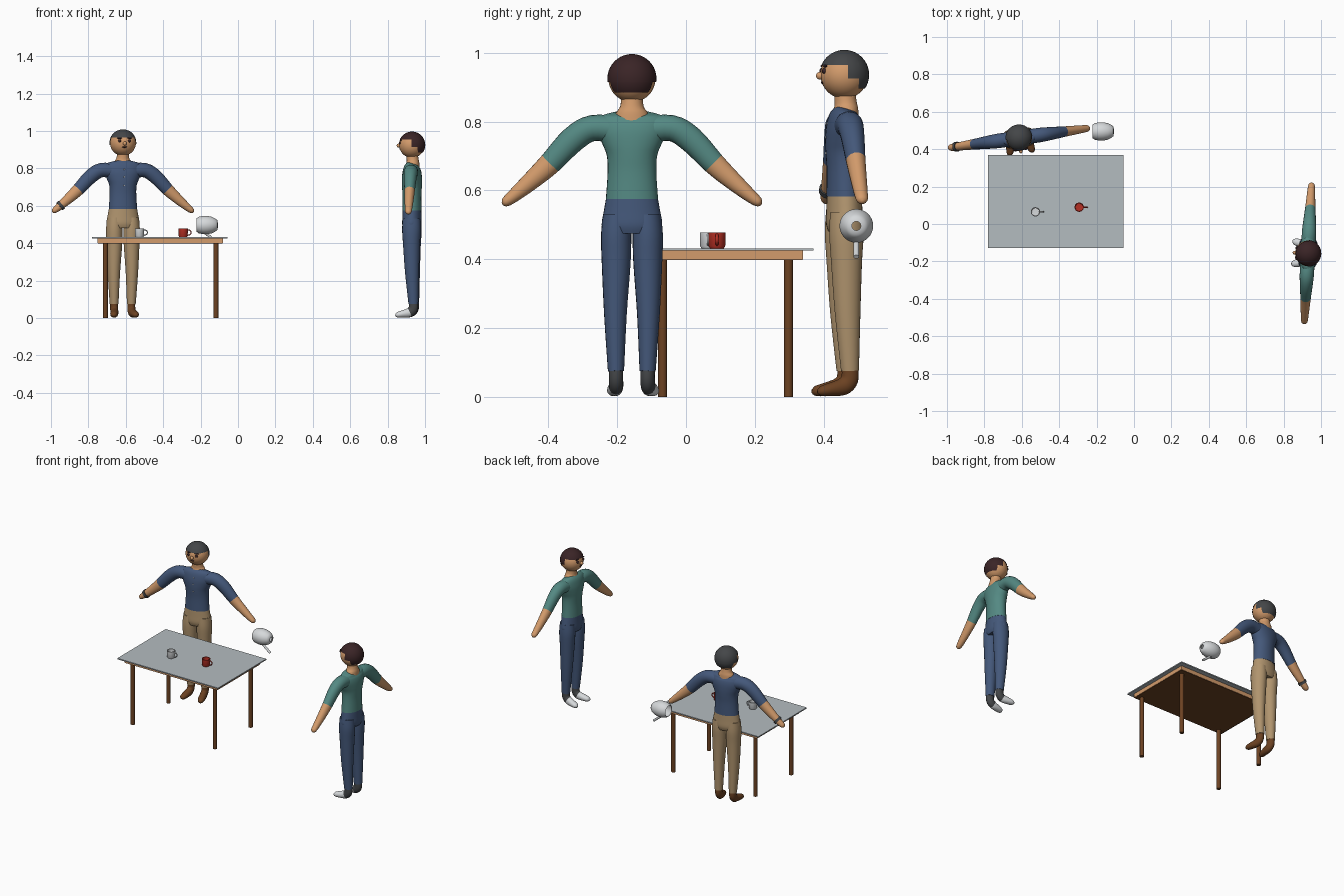
import bpy, bmesh, math
from mathutils import Vector, Matrix

if "Cube" in bpy.data.objects:
    bpy.data.objects.remove(bpy.data.objects["Cube"])


def colour(name, r, g, b):
    m = bpy.data.materials.new(name)
    lin = [((c / 255 + 0.055) / 1.055) ** 2.4 for c in (r, g, b)]
    m.diffuse_color = (*lin, 1)
    m.use_nodes = True
    m.node_tree.nodes["Principled BSDF"].inputs["Base Color"].default_value = m.diffuse_color
    return m


BLUE = colour("denim blue", 68, 88, 122)
KHAKI = colour("khaki", 176, 148, 110)
TEAL = colour("teal", 84, 137, 131)
SKIN = colour("warm tan", 212, 156, 108)
DARK = colour("dark brown", 58, 36, 38)
CHAR = colour("charcoal", 68, 70, 72)
BROWN = colour("wood brown", 108, 66, 34)
LIGHT = colour("light grey", 214, 217, 219)
GLASS = colour("glass grey", 180, 188, 192)
RED = colour("mug red", 182, 48, 36)


def finish(bm, name, mats, matrix, smooth=True):
    bmesh.ops.recalc_face_normals(bm, faces=bm.faces)
    me = bpy.data.meshes.new(name)
    bm.to_mesh(me)
    bm.free()
    for m in mats:
        me.materials.append(m)
    if smooth:
        me.shade_smooth()
        me.set_sharp_from_angle(angle=math.radians(45))
    ob = bpy.data.objects.new(name, me)
    bpy.context.collection.objects.link(ob)
    ob.matrix_world = matrix
    return ob


def catmull(p, i, t):
    a, b, c, d = p[max(i - 1, 0)], p[i], p[i + 1], p[min(i + 2, len(p) - 1)]
    return [0.5 * (2 * q + (r - o) * t + (2 * o - 5 * q + 4 * r - s) * t * t
                   + (3 * q - o - 3 * r + s) * t ** 3) for o, q, r, s in zip(a, b, c, d)]


def loft(name, stations, mats, matrix, ref=(1, 0, 0), split=99, sides=20, steps=4):
    """Smooth tube through (x, y, z, radius along ref, radius across)."""
    p = [catmull(stations, i, k / steps) for i in range(len(stations) - 1) for k in range(steps)]
    p.append(list(stations[-1]))
    bm = bmesh.new()
    rings = []
    for i, s in enumerate(p):
        t = (Vector(p[min(i + 1, len(p) - 1)][:3]) - Vector(p[max(i - 1, 0)][:3])).normalized()
        u = Vector(ref)
        u = (u - t * t.dot(u)).normalized()
        v = t.cross(u)
        angles = [2 * math.pi * k / sides for k in range(sides)]
        rings.append([bm.verts.new(Vector(s[:3]) + u * s[3] * math.cos(a) + v * s[4] * math.sin(a))
                      for a in angles])
    for i in range(len(rings) - 1):
        for k in range(sides):
            n = (k + 1) % sides
            f = bm.faces.new((rings[i][k], rings[i][n], rings[i + 1][n], rings[i + 1][k]))
            f.material_index = int(i >= split * steps)
    bm.faces.new(rings[0])
    bm.faces.new(rings[-1]).material_index = len(mats) - 1
    return finish(bm, name, mats, matrix)


def lathe(name, profile, mat, matrix, sides=28):
    bm = bmesh.new()
    vs = [bm.verts.new((r, 0, h)) for r, h in profile]
    es = [bm.edges.new(e) for e in zip(vs, vs[1:])]
    bmesh.ops.spin(bm, geom=vs + es, cent=(0, 0, 0), axis=(0, 0, 1), angle=2 * math.pi,
                   steps=sides, use_merge=True)
    bmesh.ops.remove_doubles(bm, verts=bm.verts, dist=1e-5)
    return finish(bm, name, [mat], matrix)


def ball(name, loc, size, mat, matrix):
    bm = bmesh.new()
    bmesh.ops.create_uvsphere(bm, u_segments=16, v_segments=10, radius=1)
    bmesh.ops.transform(bm, verts=bm.verts,
                        matrix=Matrix.Translation(loc) @ Matrix.Diagonal((*size, 1)))
    return finish(bm, name, [mat], matrix)


def box(name, x0, x1, y0, y1, z0, z1, mat):
    bm = bmesh.new()
    bmesh.ops.create_cube(bm, size=1)
    m = Matrix.Translation(((x0 + x1) / 2, (y0 + y1) / 2, (z0 + z1) / 2))
    bmesh.ops.transform(bm, verts=bm.verts, matrix=m @ Matrix.Diagonal((x1 - x0, y1 - y0, z1 - z0, 1)))
    return finish(bm, name, [mat], Matrix(), False)


def hair_cap(name, mat, matrix):
    """Sphere shell cut along the hairline: fringe, sideburns and nape."""
    bm = bmesh.new()
    bmesh.ops.create_uvsphere(bm, u_segments=32, v_segments=20, radius=0.0715)
    for co, no in (((0, 0, .028), (0, 0, 1)), ((0, 0, -.01), (0, 0, 1)), ((0, 0, -.04), (0, 0, 1)),
                   ((0, 0.001, 0), (0, 1, 0)), ((0, .034, 0), (0, 1, 0))):
        bmesh.ops.bisect_plane(bm, geom=bm.verts[:] + bm.edges[:] + bm.faces[:],
                               plane_co=co, plane_no=no)
    bald = []
    for f in bm.faces:
        c = f.calc_center_median()
        limit = .028 if c.y < 0.001 else -.01 if c.y < .034 else -.04
        if c.z < limit:
            bald.append(f)
    bmesh.ops.delete(bm, geom=bald, context='FACES')
    return finish(bm, name, [mat], matrix @ Matrix.Translation((0, 0, .925)))


def person(tag, place, shirt, trousers, hair, shoe_mats):
    def n(part):
        return tag + "_" + part
    # torso, neck and hips
    loft(n("shirt"), [(0, 0, .575, .076, .051), (0, 0, .65, .071, .050), (0, 0, .70, .073, .053),
                      (0, 0, .735, .086, .054), (0, 0, .77, .100, .052), (0, 0, .80, .100, .045),
                      (0, .003, .818, .085, .036), (0, .005, .826, .045, .03)], [shirt], place, sides=28)
    loft(n("neck"), [(0, .005, .80, .054, .036), (0, .005, .826, .046, .035),
                     (0, .004, .845, .034, .032), (0, 0, .885, .03, .03)], [SKIN], place)
    loft(n("hips"), [(0, 0, .582, .0745, .0495), (0, 0, .54, .082, .051), (0, 0, .50, .088, .052),
                     (0, 0, .475, .075, .045)], [trousers], place, sides=28)
    for side, s in (("left", -1), ("right", 1)):
        # sleeve and forearm
        loft(n(side + "_arm"), [(s * .04, 0, .775, .038, .040), (s * .115, 0, .781, .038, .038),
                                (s * .172, 0, .748, .034, .038), (s * .238, 0, .679, .028, .033),
                                (s * .29, 0, .631, .024, .027), (s * .34, 0, .588, .020, .020),
                                (s * .368, 0, .566, .016, .014), (s * .377, 0, .560, .004, .004)],
             [shirt, SKIN], place, ref=(0, 1, 0), split=3)
        # trouser leg
        loft(n(side + "_leg"), [(s * .044, 0, .53, .040, .047), (s * .046, 0, .47, .044, .050),
                                (s * .046, 0, .39, .042, .045), (s * .048, .003, .24, .033, .037),
                                (s * .046, .010, .075, .0235, .026)], [trousers], place)
        # shoe
        loft(n(side + "_shoe"), [(s * .046, .010, .085, .021, .024), (s * .046, .009, .05, .021, .025),
                                 (s * .047, -.010, .030, .021, .025), (s * .054, -.050, .021, .021, .019),
                                 (s * .059, -.076, .017, .016, .014), (s * .060, -.086, .017, .005, .005)],
             shoe_mats, place, split=2)
        # eye and brow
        ball(n(side + "_eye"), (s * .026, -.062, .936), (.008, .007, .008), DARK, place)
        ball(n(side + "_brow"), (s * .026, -.059, .950), (.014, .006, .004), DARK, place)
    # head
    ball(n("nose"), (0, -.070, .922), (.010, .012, .011), SKIN, place)
    ball(n("mouth"), (0, -.062, .903), (.014, .006, .004), DARK, place)
    bm = bmesh.new()
    bmesh.ops.create_uvsphere(bm, u_segments=32, v_segments=20, radius=.0685)
    finish(bm, n("head"), [SKIN], place @ Matrix.Translation((0, 0, .925)))
    hair_cap(n("hair"), hair, place)


def placement(x, y, degrees, scale):
    return (Matrix.Translation((x, y, 0)) @ Matrix.Rotation(math.radians(degrees), 4, 'Z')
            @ Matrix.Scale(scale, 4))


host = placement(-.615, .46, 8, 1.012)
person("host", host, BLUE, KHAKI, CHAR, [BROWN, BROWN])
person("guest", placement(.93, -.157, -93, 1), TEAL, BLUE, DARK, [CHAR, LIGHT])

# wrist band and shirt buttons
loft("wrist_band", [(-.327, 0, .599, .026, .026), (-.339, 0, .589, .026, .026)], [CHAR], host,
     ref=(0, 1, 0))
for z in (.70, .745, .785):
    ball("button", (0, -.053 if z < .76 else -.049, z), (.004, .003, .004), LIGHT, host)

# table
box("glass_top", -.78, -.055, -.127, .37, .425, .432, GLASS)
box("table_board", -.75, -.08, -.097, .34, .40, .425, SKIN)
box("board_underside", -.748, -.082, -.095, .338, .398, .401, BROWN)
for x in (-.709, -.118):
    for y in (-.068, .298):
        lathe("table_leg", [(0, 0), (.013, 0), (.013, .40), (0, .40)], BROWN,
              Matrix.Translation((x, y, 0)), 16)

# mugs
for name, x, y, mat in (("grey_mug", -.527, .065, LIGHT), ("red_mug", -.293, .09, RED)):
    at = Matrix.Translation((x, y, .432))
    lathe(name, [(0, 0), (.020, 0), (.024, .006), (.025, .046), (.021, .046), (.020, .007), (0, .006)],
          mat, at)
    arc = [math.pi * (k / 6 - .5) for k in range(7)]
    loft(name + "_handle", [(.023 + .020 * math.cos(a), 0, .025 + .015 * math.sin(a), .004, .003)
                            for a in arc], [mat], at, ref=(0, 1, 0), sides=10, steps=2)

# hollow blower with a slanted handle
axis = Matrix.Translation((-.165, .495, .497)) @ Matrix.Rotation(math.pi / 2, 4, 'Y')
lathe("blower_body", [(.035, -.058), (.044, -.045), (.049, -.02), (.049, .0), (.044, .025), (.034, .045),
                      (.025, .055), (.013, .057), (.013, .053), (.024, .050), (.041, .022), (.045, 0),
                      (.045, -.02), (.040, -.045), (.033, -.056), (.035, -.058)], LIGHT, axis)
loft("blower_handle", [(-.185, .495, .462, .008, .007), (-.15, .495, .435, .008, .007),
                       (-.115, .495, .407, .008, .007)], [LIGHT], Matrix(), ref=(0, 1, 0), sides=12)
